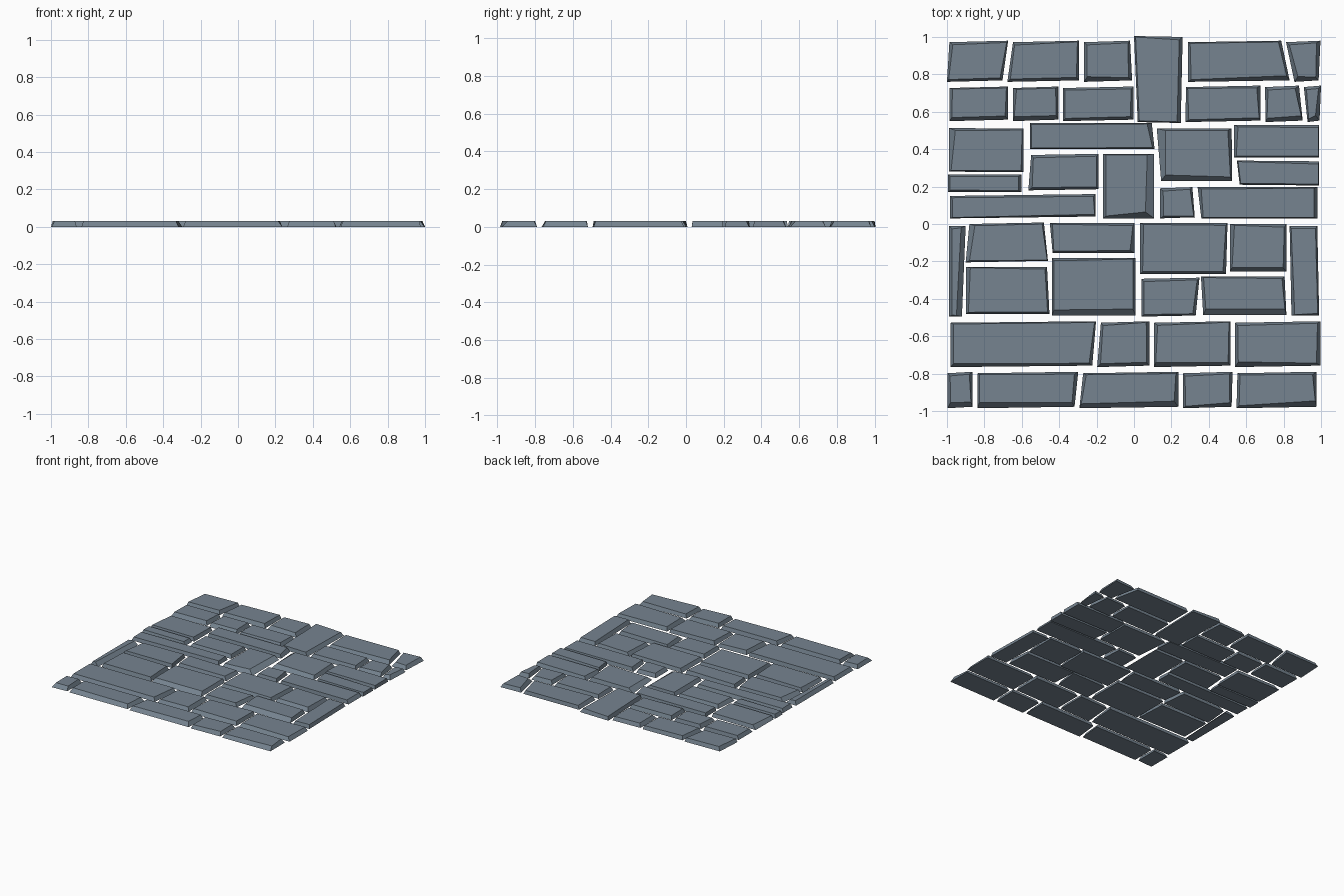
import bpy, bmesh, random

random.seed(4)
THICK = 0.03
GAP = 0.013   # half width of a joint

slate = bpy.data.materials.new("slate grey")
slate.diffuse_color = (0.18, 0.23, 0.28, 1)


def stone(bm, y0, y1, left, right, tilt=0.0, bev=(.012, .014, .02, .01)):
    """One slab: left/right are x or (x at bottom, x at top); bev = left, right, front, back."""
    lb, lt = left if isinstance(left, tuple) else (left, left)
    rb, rt = right if isinstance(right, tuple) else (right, right)
    base = [(lb, y0), (rb, y0 + tilt), (rt, y1), (lt, y1 - tilt)]
    j = lambda: random.uniform(0.5, 1.6)
    l, r, f, b = bev
    inset = [(l, f), (-r, f), (-r, -b), (l, -b)]
    low = [bm.verts.new((x, y, 0)) for x, y in base]
    top = [bm.verts.new((x + dx * j(), y + dy * j(), THICK))
           for (x, y), (dx, dy) in zip(base, inset)]
    bm.faces.new(low[::-1])
    bm.faces.new(top)
    for i in range(4):
        k = (i + 1) % 4
        bm.faces.new((low[i], low[k], top[k], top[i]))


def course(bm, y0, y1, joints):
    """A straight row of slabs between neighbouring joints (x at bottom, x at top)."""
    for a, b in zip(joints, joints[1:]):
        stone(bm, y0, y1, (a[0] + GAP, a[1] + GAP), (b[0] - GAP, b[1] - GAP), 0.008)


def finish(bm, name):
    bmesh.ops.recalc_face_normals(bm, faces=bm.faces[:])
    me = bpy.data.meshes.new(name)
    bm.to_mesh(me)
    bm.free()
    me.materials.append(slate)
    bpy.context.collection.objects.link(bpy.data.objects.new(name, me))


# back rows, broken by one tall slab
bm = bmesh.new()
course(bm, .76, .98, [(-1.013, -1.0), (-.69, -.66), (-.28, -.28), (.003, -.008)])
course(bm, .76, .98, [(.275, .275), (.845, .80), (1.0, 1.01)])
course(bm, .55, .735, [(-1.0, -1.0), (-.66, -.66), (-.392, -.392), (.01, .01)])
course(bm, .545, .74, [(.262, .265), (.69, .688), (.915, .895), (1.005, 1.013)])
stone(bm, .545, 1.0, (.02, 0), (.25, .26), -.005, (.01, .02, .01, .01))
finish(bm, "back_paving")

# upper middle interlocking slabs
bm = bmesh.new()
stone(bm, .28, .51, -.99, -.59, -.003, (.022, .01, .01, .013))
stone(bm, .40, .54, -.555, (.11, .095), 0, (.01, .02, .012, .008))
stone(bm, .23, .51, (.145, .122), (.525, .522), 0, (.03, .015, .02, .01))
stone(bm, .355, .53, .535, .99, 0, (.015, .005, .008, .01))
stone(bm, .21, .335, (.565, .55), .99, -.004, (.01, .005, .01, .01))
stone(bm, .17, .265, -.995, -.602, 0, (.008, .01, .01, .008))
stone(bm, .03, .16, -.985, -.205, .01, (.015, .008, .008, .008))
stone(bm, .18, .375, (-.565, -.55), -.19, .006, (.015, .008, .012, .01))
stone(bm, .03, .375, -.165, .108, 0, (.01, .03, .022, .01))
stone(bm, .03, .197, .14, (.325, .312), .006, (.012, .01, .01, .01))
stone(bm, .03, .197, (.36, .34), .98, 0, (.014, .012, .01, .008))
finish(bm, "upper_middle_paving")

# lower middle interlocking slabs
bm = bmesh.new()
stone(bm, -.495, -.01, -.99, (-.92, -.90), 0, (.012, .02, .008, .012))
stone(bm, -.205, .008, (-.90, -.88), (-.46, -.482), .008, (.02, .008, .008, .008))
stone(bm, -.155, .005, (-.435, -.45), .003, 0, (.01, .018, .012, .01))
stone(bm, -.268, .005, .033, (.492, .50), 0, (.012, .012, .016, .012))
stone(bm, -.255, 0, .513, .815, 0, (.018, .012, .02, .012))
stone(bm, -.49, -.01, (.842, .832), (.99, .98), 0, (.012, .01, .008, .01))
stone(bm, -.48, -.23, -.898, (-.452, -.465), 0, (.018, .01, .012, .008))
stone(bm, -.488, -.182, -.438, .008, 0, (.012, .014, .026, .01))
stone(bm, -.495, -.287, .04, (.33, .35), .006, (.015, .01, .008, .01))
stone(bm, -.487, -.28, (.37, .358), (.815, .805), 0, (.014, .01, .022, .01))
finish(bm, "lower_middle_paving")

# two front rows
bm = bmesh.new()
course(bm, -.765, -.52, [(-.995, -.995), (-.21, -.19), (.095, .095), (.528, .528), (1.01, 1.01)])
course(bm, -.985, -.79, [(-1.01, -1.01), (-.85, -.85), (-.305, -.285), (.25, .25),
                         (.535, .54), (.99, .99)])
finish(bm, "front_paving")
